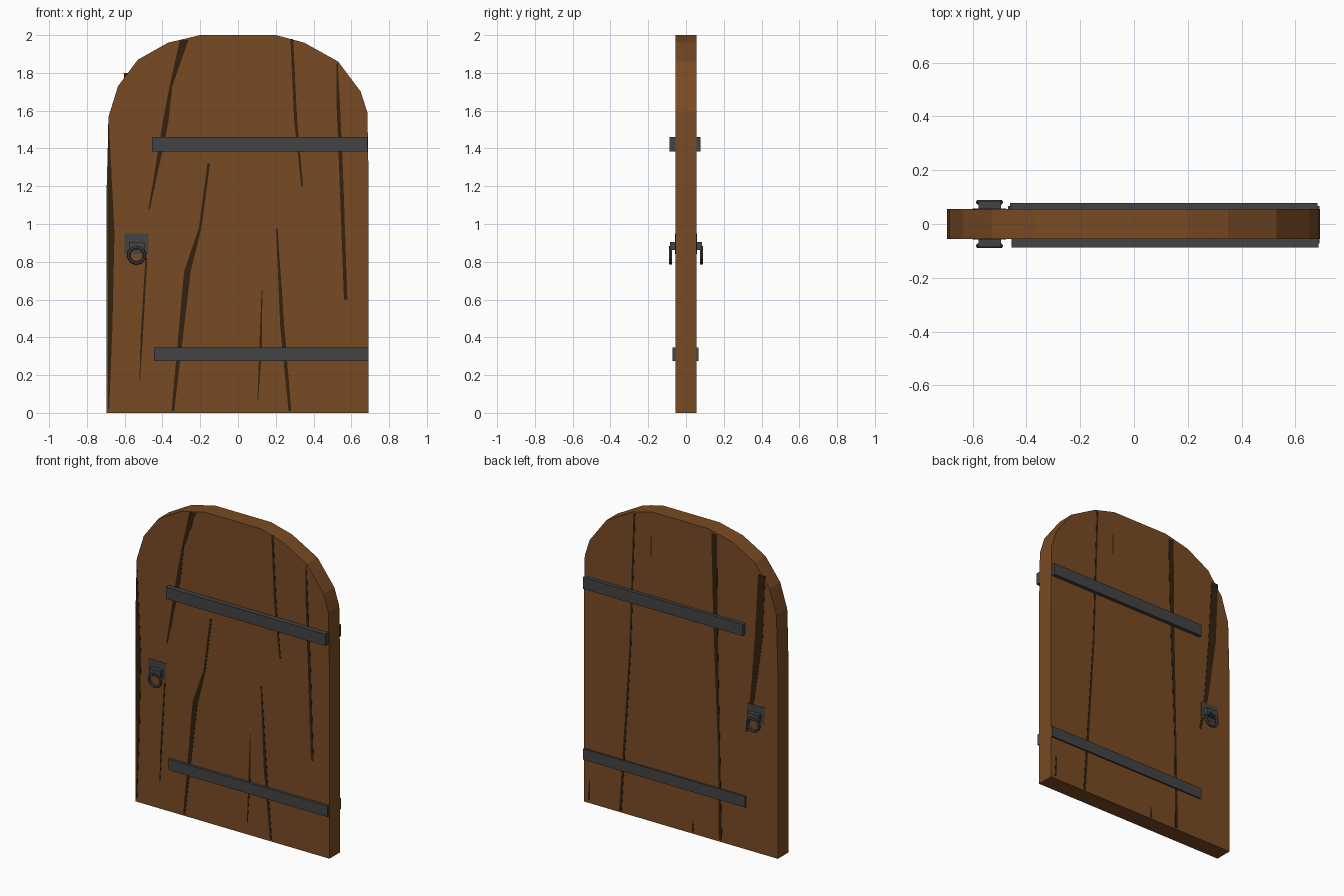
import bpy, bmesh, math
from mathutils import Matrix


def material(name, color):
    m = bpy.data.materials.new(name)
    m.diffuse_color = (*color, 1)
    return m


WOOD = material("brown wood", (0.19, 0.07, 0.017))
DARK = material("dark crack", (0.033, 0.015, 0.005))
IRON = material("dark iron", (0.056, 0.056, 0.058))
T = 0.055  # half thickness of the door


def finish(name, bm, mat):
    bmesh.ops.recalc_face_normals(bm, faces=bm.faces)
    me = bpy.data.meshes.new(name)
    bm.to_mesh(me)
    bm.free()
    me.materials.append(mat)
    ob = bpy.data.objects.new(name, me)
    bpy.context.collection.objects.link(ob)
    return ob


def box(name, x0, x1, y0, y1, z0, z1, mat):
    bm = bmesh.new()
    m = Matrix.Translation(((x0 + x1) / 2, (y0 + y1) / 2, (z0 + z1) / 2))
    m = m @ Matrix.Diagonal((x1 - x0, abs(y1 - y0), z1 - z0, 1))
    bmesh.ops.create_cube(bm, size=1, matrix=m)
    return finish(name, bm, mat)


# Arched door slab
outline = [(-0.695, 0), (-0.695, 1.2), (-0.685, 1.57), (-0.635, 1.73), (-0.53, 1.87),
           (-0.37, 1.96), (-0.2, 2), (0.2, 2), (0.35, 1.96), (0.53, 1.86),
           (0.65, 1.70), (0.685, 1.59), (0.692, 1.2), (0.692, 0)]
bm = bmesh.new()
face = bm.faces.new([bm.verts.new((x, -T, z)) for x, z in outline])
ext = bmesh.ops.extrude_face_region(bm, geom=[face])
bmesh.ops.translate(bm, vec=(0, 2 * T, 0),
                    verts=[g for g in ext["geom"] if isinstance(g, bmesh.types.BMVert)])
finish("door_slab", bm, WOOD)


# Painted cracks: thin tapering strips along a centre line of (x, z, width)
def crack(name, side, pts):
    bm = bmesh.new()
    rows = []
    for x, z, w in pts:
        rows.append([bm.verts.new((x + sx * w / 2, side * (T + d), z))
                     for sx, d in ((-1, -0.001), (-1, 0.0015), (1, 0.0015), (1, -0.001))])
    for a, b in zip(rows, rows[1:]):
        for i in range(4):
            j = (i + 1) % 4
            bm.faces.new((a[i], a[j], b[j], b[i]))
    bm.faces.new(rows[0])
    bm.faces.new(rows[-1])
    finish(name, bm, DARK)


front = [
    [(-0.685, 1.53, 0.004), (-0.673, 0.95, 0.038), (-0.676, 0.45, 0.022), (-0.685, 0.02, 0.006)],
    [(-0.285, 1.975, 0.045), (-0.355, 1.73, 0.015), (-0.385, 1.53, 0.03), (-0.47, 1.08, 0.008)],
    [(-0.485, 0.82, 0.01), (-0.51, 0.4, 0.012), (-0.52, 0.17, 0.003)],
    [(-0.155, 1.32, 0.014), (-0.20, 0.98, 0.014), (-0.268, 0.75, 0.035), (-0.345, 0.01, 0.014)],
    [(0.285, 1.98, 0.014), (0.305, 1.55, 0.016), (0.34, 1.2, 0.01)],
    [(0.205, 0.98, 0.008), (0.235, 0.45, 0.022), (0.275, 0.01, 0.014)],
    [(0.525, 1.85, 0.006), (0.53, 1.65, 0.018), (0.545, 1.3, 0.02), (0.57, 0.6, 0.018)],
    [(0.127, 0.65, 0.004), (0.12, 0.35, 0.014), (0.105, 0.07, 0.004)],
]
back = [
    [(0.33, 1.955, 0.012), (0.36, 1.06, 0.012), (0.43, 0.01, 0.018)],
    [(-0.24, 1.975, 0.04), (-0.25, 1.4, 0.03), (-0.275, 0.6, 0.014), (-0.285, 0.01, 0.022)],
    [(-0.58, 1.80, 0.05), (-0.56, 1.4, 0.055), (-0.515, 1.0, 0.03), (-0.47, 0.76, 0.015)],
    [(0.21, 1.84, 0.006), (0.21, 1.71, 0.006)],
    [(0.65, 0.15, 0.008), (0.655, 0.02, 0.014)],
    [(-0.085, 0.08, 0.006), (-0.09, 0.01, 0.014)],
]
for i, pts in enumerate(front):
    crack(f"front_crack_{i + 1}", -1, pts)
for i, pts in enumerate(back):
    crack(f"back_crack_{i + 1}", 1, pts)

# Iron straps on both faces
box("front_upper_strap", -0.455, 0.685, -0.087, -0.05, 1.385, 1.46, IRON)
box("front_lower_strap", -0.445, 0.69, -0.072, -0.05, 0.275, 0.345, IRON)
box("back_upper_strap", -0.46, 0.682, 0.05, 0.078, 1.385, 1.46, IRON)
box("back_lower_strap", -0.468, 0.69, 0.05, 0.066, 0.275, 0.345, IRON)

# Ring pulls on both faces: back plate, block and octagonal ring
for side, label in ((-1, "front"), (1, "back")):
    y0, y1 = sorted((side * 0.05, side * 0.0575))
    box(label + "_handle_plate", -0.6, -0.475, y0, y1, 0.84, 0.95, IRON)
    y0, y1 = sorted((side * 0.05, side * 0.086))
    box(label + "_handle_block", -0.577, -0.495, y0, y1, 0.862, 0.905, IRON)
    bpy.ops.mesh.primitive_torus_add(
        location=(-0.537, side * 0.081, 0.835), rotation=(math.pi / 2, math.pi / 8, 0),
        major_segments=10, minor_segments=6, major_radius=0.043, minor_radius=0.009)
    ring = bpy.context.object
    ring.name = label + "_handle_ring"
    ring.data.materials.append(IRON)
